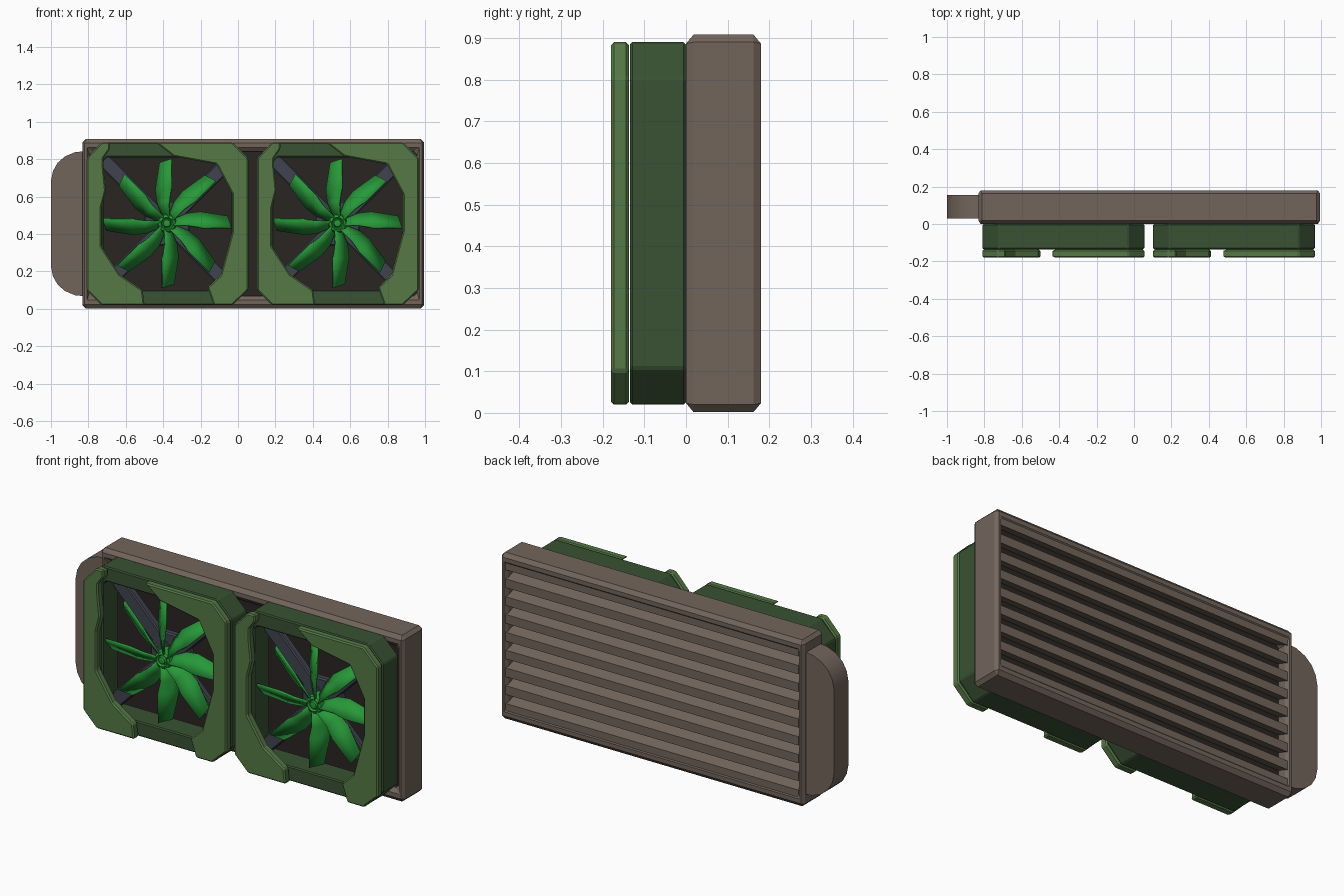
import bpy, bmesh, math

if "Cube" in bpy.data.objects:
    bpy.data.objects.remove(bpy.data.objects["Cube"])


def material(name, rgb):
    m = bpy.data.materials.new(name)
    m.diffuse_color = (*rgb, 1)
    m.use_nodes = True
    m.node_tree.nodes["Principled BSDF"].inputs["Base Color"].default_value = m.diffuse_color
    return m


BROWN = material("brown", (0.17, 0.13, 0.105))
DARK = material("dark_core", (0.022, 0.018, 0.016))
PLATE = material("plate_green", (0.09, 0.19, 0.06))
FRAME = material("frame_green", (0.04, 0.085, 0.033))
BLADE = material("blade_green", (0.02, 0.32, 0.04))
GREY = material("strut_grey", (0.05, 0.056, 0.075))


def build(name, verts, faces, mat, bevel=0.0, smooth=False):
    me = bpy.data.meshes.new(name)
    me.from_pydata(verts, [], faces)
    bm = bmesh.new()
    bm.from_mesh(me)
    bmesh.ops.recalc_face_normals(bm, faces=bm.faces)
    bm.to_mesh(me)
    bm.free()
    me.materials.append(mat)
    ob = bpy.data.objects.new(name, me)
    bpy.context.collection.objects.link(ob)
    if bevel:
        b = ob.modifiers.new("bevel", 'BEVEL')
        b.width = bevel
        b.segments = 1
        b.limit_method = 'ANGLE'
    if smooth:
        bpy.ops.object.select_all(action='DESELECT')
        bpy.context.view_layer.objects.active = ob
        ob.select_set(True)
        bpy.ops.object.shade_smooth_by_angle(angle=math.radians(35))
    return ob


def prism(name, pts, y0, y1, mat, bevel=0.0, smooth=False):
    """Extrude an (x, z) outline along y."""
    n = len(pts)
    verts = [(x, y, z) for y in (y0, y1) for x, z in pts]
    faces = [tuple(range(n)), tuple(range(n, 2 * n))]
    faces += [(i, (i + 1) % n, n + (i + 1) % n, n + i) for i in range(n)]
    return build(name, verts, faces, mat, bevel, smooth)


def ring(name, outer, inner, y0, y1, mat, bevel=0.0):
    """Extruded frame between two outlines with the same point count."""
    n = len(outer)
    verts = [(x, y, z) for loop in (outer, inner) for y in (y0, y1) for x, z in loop]
    faces = []
    for i in range(n):
        j = (i + 1) % n
        for a, b in ((0, n), (n, 3 * n), (3 * n, 2 * n), (2 * n, 0)):
            faces.append((a + i, a + j, b + j, b + i))
    return build(name, verts, faces, mat, bevel)


def rect(x0, x1, z0, z1):
    return [(x0, z0), (x1, z0), (x1, z1), (x0, z1)]


def octo(x0, x1, z0, z1, c):
    return [(x0 + c, z0), (x1 - c, z0), (x1, z0 + c), (x1, z1 - c),
            (x1 - c, z1), (x0 + c, z1), (x0, z1 - c), (x0, z0 + c)]


def lathe(name, profile, cx, cz, mat, n=24):
    """Revolve a closed (radius, y) profile about the fan axis."""
    m = len(profile)
    verts = [(cx + r * math.cos(2 * math.pi * k / n), y, cz + r * math.sin(2 * math.pi * k / n))
             for k in range(n) for r, y in profile]
    faces = [(k * m + i, k * m + i + 1, (k + 1) % n * m + i + 1, (k + 1) % n * m + i)
             for k in range(n) for i in range(m - 1)]
    faces += [tuple(k * m for k in range(n)), tuple(k * m + m - 1 for k in range(n))]
    return build(name, verts, faces, mat, smooth=True)


# Radiator body, inner core and louvred back
ring("radiator_body", rect(-0.832, 0.995, 0.002, 0.908), rect(-0.795, 0.958, 0.068, 0.842),
     0, 0.18, BROWN, 0.018)
prism("radiator_core", rect(-0.80, 0.965, 0.06, 0.85), 0.03, 0.115, DARK)
verts, faces = [], []
for k in range(9):
    zc = 0.455 + (k - 4) * 0.097
    lo, hi, s = zc - 0.024, zc + 0.024, 0.02
    for x in (-0.80, 0.965):
        verts += [(x, 0.175, lo), (x, 0.175, hi), (x, 0.115, hi + s), (x, 0.115, lo + s)]
    b = k * 8
    faces += [(b, b + 1, b + 2, b + 3), (b + 4, b + 5, b + 6, b + 7)]
    faces += [(b + i, b + (i + 1) % 4, b + 4 + (i + 1) % 4, b + 4 + i) for i in range(4)]
build("back_louvres", verts, faces, BROWN)

# Rounded side tank
upper = [(-0.82, 0.842), (-0.87, 0.838), (-0.925, 0.815), (-0.965, 0.78), (-0.99, 0.735), (-1.0, 0.685)]
prism("side_tank", upper + [(x, 0.91 - z) for x, z in reversed(upper)],
      0.03, 0.155, BROWN, smooth=True)

# Fan outlines, relative to the fan centre in x
LEFT = [(-.12, .02), (-.35, .02), (-.43, .10), (-.43, .805), (-.35, .89), (-.306, .89),
        (-.306, .853), (-.34, .805), (-.34, .762), (-.327, .634), (-.35, .543), (-.35, .334),
        (-.253, .184), (-.13, .10)]
RIGHT = [(-.06, .89), (.35, .89), (.435, .805), (.435, .10), (.35, .02), (.25, .02),
         (.217, .115), (.287, .18), (.35, .414), (.35, .612), (.265, .773), (.036, .815)]
# Blade stations: radius and sideways offset of both edges, plus pitch
BLADE_ROWS = [(.035, -.02, .035, .012, 1.0), (.11, -.052, .12, .012, .9),
              (.18, -.06, .19, .025, .75), (.325, -.037, .345, .025, .65)]

for side, cx in (("left", -0.38), ("right", 0.532)):
    cz = 0.457
    ring(side + "_fan_frame", octo(cx - .43, cx + .435, .02, .89, .087),
         octo(cx - .34, cx + .345, .10, .81, .02), -0.135, 0.0, FRAME, 0.006)
    for tag, shape in (("inner", LEFT), ("outer", RIGHT)):
        prism(f"{side}_fan_{tag}_plate", [(cx + x, z) for x, z in shape],
              -0.18, -0.137, PLATE, 0.007)

    # Diagonal struts and motor mount behind the blades
    for d in (1, -1):
        w, l = 0.027, 0.35
        prism(f"{side}_fan_strut_{'a' if d > 0 else 'b'}",
              [(cx + d * (sx * l + px), cz + sx * l + pz)
               for sx, px, pz in ((-1, -w, w), (1, -w, w), (1, w, -w), (-1, w, -w))],
              -0.045, -0.005, GREY, 0.006)
    mount = [(cx + .13 * math.cos(math.pi * (k + .5) / 4), cz + .13 * math.sin(math.pi * (k + .5) / 4))
             for k in range(8)]
    prism(side + "_motor_mount", mount, -0.042, 0.0, GREY, 0.008)

    # Hub with ringed cap
    lathe(side + "_fan_hub", [(.05, -.035), (.052, -.09), (.045, -.108), (.032, -.115),
                              (.026, -.105), (.022, -.105), (.018, -.115), (.008, -.117)],
          cx, cz, BLADE)

    # Eight pitched blades
    verts, faces = [], []
    for k in range(8):
        a = k * math.pi / 4
        b = len(verts)
        for r0, t0, r1, t1, p in BLADE_ROWS:
            for r, t in ((r0, t0), ((r0 + r1) / 2, (t0 + t1) / 2), (r1, t1)):
                y = -0.085 - p * (t + 0.015)
                verts.append((cx + r * math.sin(a) + t * math.cos(a), y,
                              cz + r * math.cos(a) - t * math.sin(a)))
        faces += [(b + 3 * i + j, b + 3 * i + j + 1, b + 3 * i + j + 4, b + 3 * i + j + 3)
                  for i in range(3) for j in range(2)]
    ob = build(side + "_fan_blades", verts, faces, BLADE, smooth=True)
    sol = ob.modifiers.new("thickness", 'SOLIDIFY')
    sol.thickness = 0.01
    sol.offset = 0
